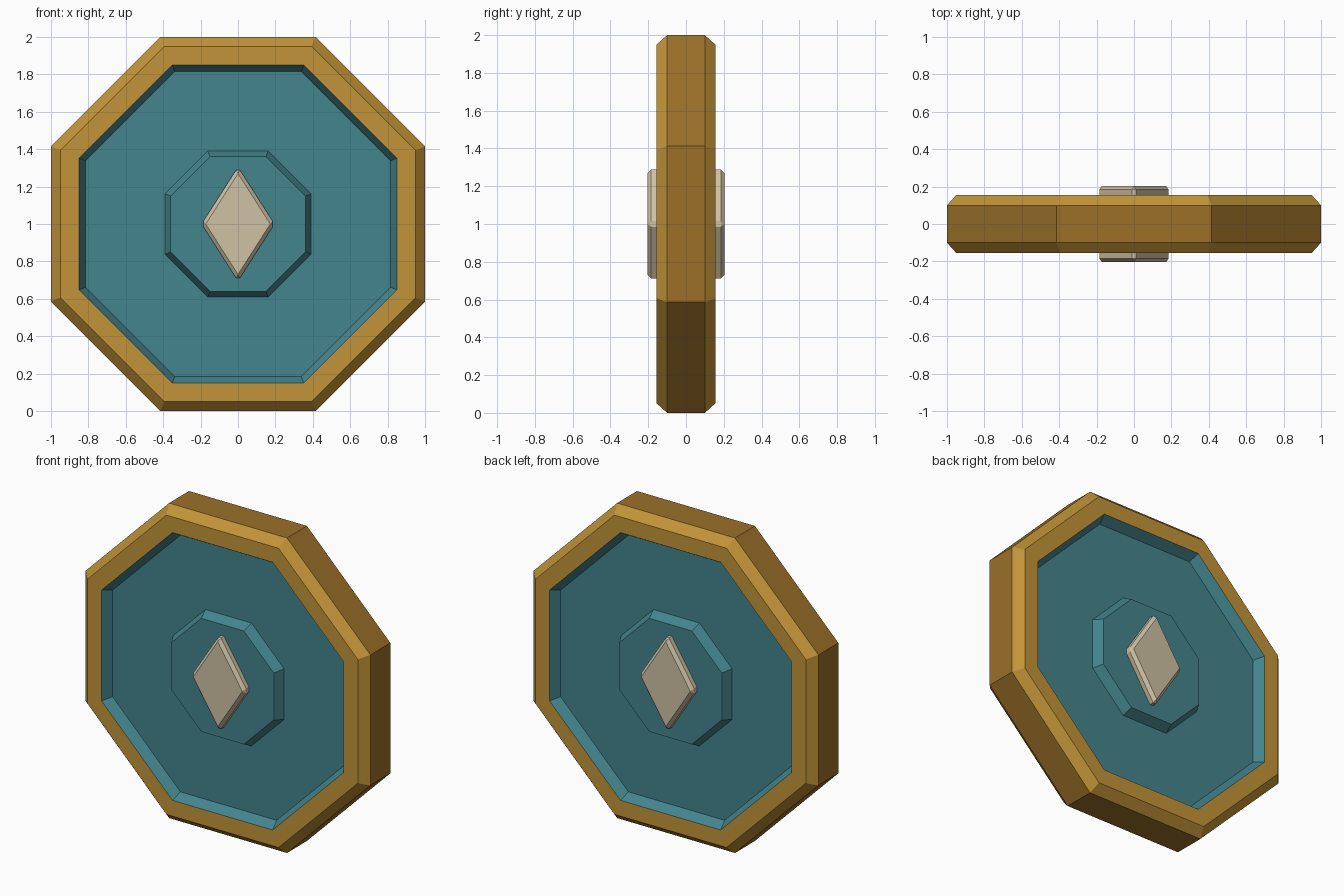
import bpy
import bmesh
from math import cos, sin, pi

cube = bpy.data.objects.get("Cube")
if cube:
    bpy.data.objects.remove(cube, do_unlink=True)


def linear(c):
    return c / 12.92 if c <= 0.04045 else ((c + 0.055) / 1.055) ** 2.4


def material(name, *srgb):
    colour = (*[linear(c) for c in srgb], 1)
    mat = bpy.data.materials.new(name)
    mat.use_nodes = True
    mat.diffuse_color = colour
    mat.node_tree.nodes["Principled BSDF"].inputs["Base Color"].default_value = colour
    return mat


gold = material("gold", 0.76, 0.58, 0.22)
dark_gold = material("dark gold", 0.61, 0.44, 0.16)
teal = material("teal", 0.265, 0.52, 0.555)
cream = material("cream", 0.81, 0.755, 0.64)


def octagon(apothem):
    """Octagon corners in x and z with flat sides on the axes."""
    radius = apothem / cos(pi / 8)
    return [(radius * cos(pi / 8 + k * pi / 4), radius * sin(pi / 8 + k * pi / 4))
            for k in range(8)]


def stack(name, layers, mats, capped=True):
    """Bridge outlines placed along y into one solid centred at z = 1."""
    bm = bmesh.new()
    rings = [[bm.verts.new((x, y, z + 1)) for x, z in outline] for outline, y in layers]
    for a, b in zip(rings, rings[1:]):
        for k in range(len(a)):
            j = (k + 1) % len(a)
            bm.faces.new((a[k], b[k], b[j], a[j]))
    if capped:
        bm.faces.new(rings[0])
        bm.faces.new(reversed(rings[-1]))
    bmesh.ops.recalc_face_normals(bm, faces=bm.faces)
    mesh = bpy.data.meshes.new(name)
    bm.to_mesh(mesh)
    bm.free()
    for mat in mats:
        mesh.materials.append(mat)
    obj = bpy.data.objects.new(name, mesh)
    bpy.context.collection.objects.link(obj)
    return obj


def mirrored(half):
    """Front half profile of (apothem, depth), repeated on the back."""
    full = half + [(r, -y) for r, y in reversed(half)]
    return [(octagon(r), y) for r, y in full]


RIM, FLOOR = 0.155, 0.095

# Bevelled frame, with a darker outer band
frame = stack("frame", mirrored([(0.85, -RIM), (0.95, -RIM), (1, -0.1)]),
              [gold, dark_gold], capped=False)
for face in frame.data.polygons:
    if abs(face.center.y) < 0.01:
        face.material_index = 1

# Recessed panel with sloping walls, and raised centre boss
stack("panel", mirrored([(0.815, -FLOOR), (0.85, -RIM)]), [teal])
stack("boss", mirrored([(0.36, -RIM), (0.39, -FLOOR)]), [teal])

# Diamond gem showing on both faces
diamond = [(0.195, 0), (0, 0.305), (-0.195, 0), (0, -0.305)]
gem = stack("gem", [(diamond, -0.203), (diamond, 0.203)], [cream])
bevel = gem.modifiers.new("bevel", "BEVEL")
bevel.width = 0.019
bevel.segments = 1
